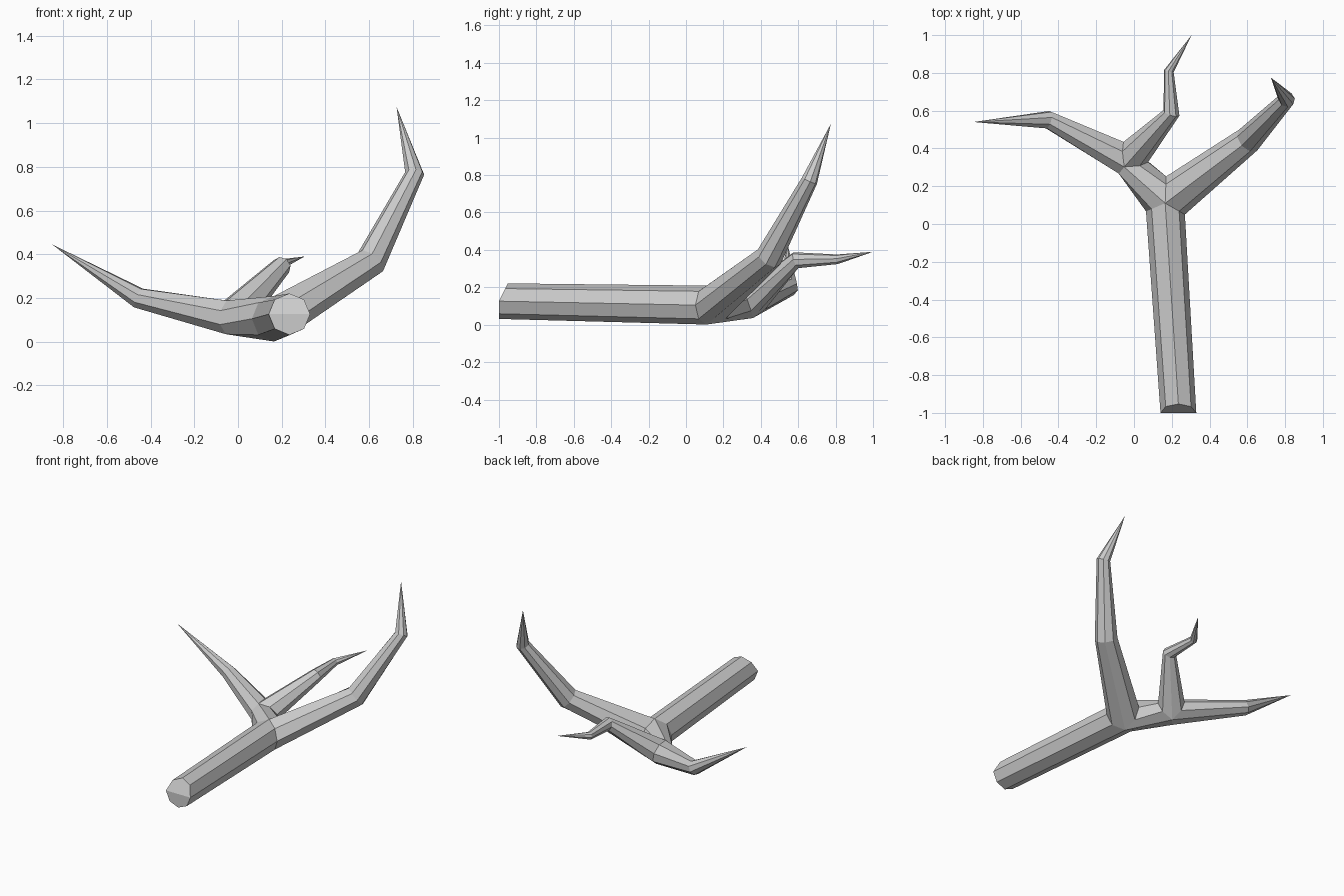
import bpy, bmesh
from math import sin, cos, pi, sqrt
from mathutils import Vector

if "Cube" in bpy.data.objects:
    bpy.data.objects.remove(bpy.data.objects["Cube"])

SIDES = 8
bm = bmesh.new()


def perp(vec, axis):
    """Unit part of vec that is square to axis."""
    axis = axis.normalized()
    return (vec - axis * vec.dot(axis)).normalized()


def make_fork(center, normal, radius, targets):
    """Three-way joint: returns one 8-sided ring per target, sharing vertices."""
    c, n = Vector(center), Vector(normal).normalized()
    dirs = [(Vector(t) - c).normalized() for t in targets]
    top, bottom = bm.verts.new(c + n * radius), bm.verts.new(c - n * radius)
    arcs = {}
    for i, j in ((0, 1), (1, 2), (0, 2)):
        m = perp(dirs[i] + dirs[j], n)
        half_sin = sqrt(max(0.2, (1 - dirs[i].dot(dirs[j])) / 2))
        reach = radius / half_sin
        arcs[i, j] = (m, [bm.verts.new(c + n * radius * cos(a) + m * reach * sin(a))
                          for a in (pi / 4, pi / 2, 3 * pi / 4)])
    rings = []
    for i, d in enumerate(dirs):
        v = d.cross(n)
        mine = sorted((arcs[p] for p in arcs if i in p), key=lambda a: -a[0].dot(v))
        rings.append([top] + mine[0][1] + [bottom] + mine[1][1][::-1])
    return rings


def bridge(a, b):
    for k in range(SIDES):
        l = (k + 1) % SIDES
        bm.faces.new((a[k], a[l], b[l], b[k]))


def grow(ring, start, normal, bends, tip=None):
    """Extend a ring through (centre, radius) bends, optionally to a point."""
    pts = [Vector(start)] + [Vector(b[0]) for b in bends]
    if tip:
        pts.append(Vector(tip))
    u = Vector(normal)
    for i, (_, r) in enumerate(bends, 1):
        t = (pts[i] - pts[i - 1]).normalized()
        if i + 1 < len(pts):
            t = (t + (pts[i + 1] - pts[i]).normalized()).normalized()
        u = perp(u, t)
        v = t.cross(u)
        new = [bm.verts.new(pts[i] + (u * cos(a) + v * sin(a)) * r)
               for a in (2 * pi * k / SIDES for k in range(SIDES))]
        bridge(ring, new)
        ring = new
    if tip:
        end = bm.verts.new(tip)
        for k in range(SIDES):
            bm.faces.new((ring[k], ring[(k + 1) % SIDES], end))
    return ring


# Joint centres and first bends
fork_a, normal_a = (0.165, 0.11, 0.105), (0, 0, 1)
fork_b, normal_b = (-0.035, 0.33, 0.112), (-0.2, -0.33, 0.9)
base = (0.235, -1.0, 0.126)
right_bend = (0.605, 0.445, 0.363)
left_bend = (-0.455, 0.552, 0.2)
twig_bend = (0.198, 0.588, 0.345)

trunk, left_limb, right_limb = make_fork(fork_a, normal_a, 0.104,
                                         (base, fork_b, right_bend))
back, left, twig = make_fork(fork_b, normal_b, 0.083,
                             (fork_a, left_bend, twig_bend))

# Trunk with a cut end, the upper half sloping back
end = grow(trunk, fork_a, normal_a, [(base, 0.095)])
for v in end:
    v.co.y = -1 + max(0, v.co.z - base[2]) * 0.5
bm.faces.new([end[k] for k in (6, 7, 0, 1, 2)])
bm.faces.new(end[2:7])

# Limb between the two forks
bridge(left_limb, [back[0]] + back[:0:-1])

# Pointed branches
grow(right_limb, fork_a, normal_a,
     [(right_bend, 0.073), ((0.808, 0.66, 0.77), 0.044)], (0.725, 0.775, 1.075))
grow(left, fork_b, normal_b, [(left_bend, 0.049)], (-0.85, 0.54, 0.445))
grow(twig, fork_b, normal_b,
     [(twig_bend, 0.045), ((0.185, 0.81, 0.35), 0.026)], (0.305, 1.0, 0.39))

bmesh.ops.recalc_face_normals(bm, faces=bm.faces)
mesh = bpy.data.meshes.new("branch")
bm.to_mesh(mesh)
bm.free()
bpy.context.collection.objects.link(bpy.data.objects.new("branch", mesh))
